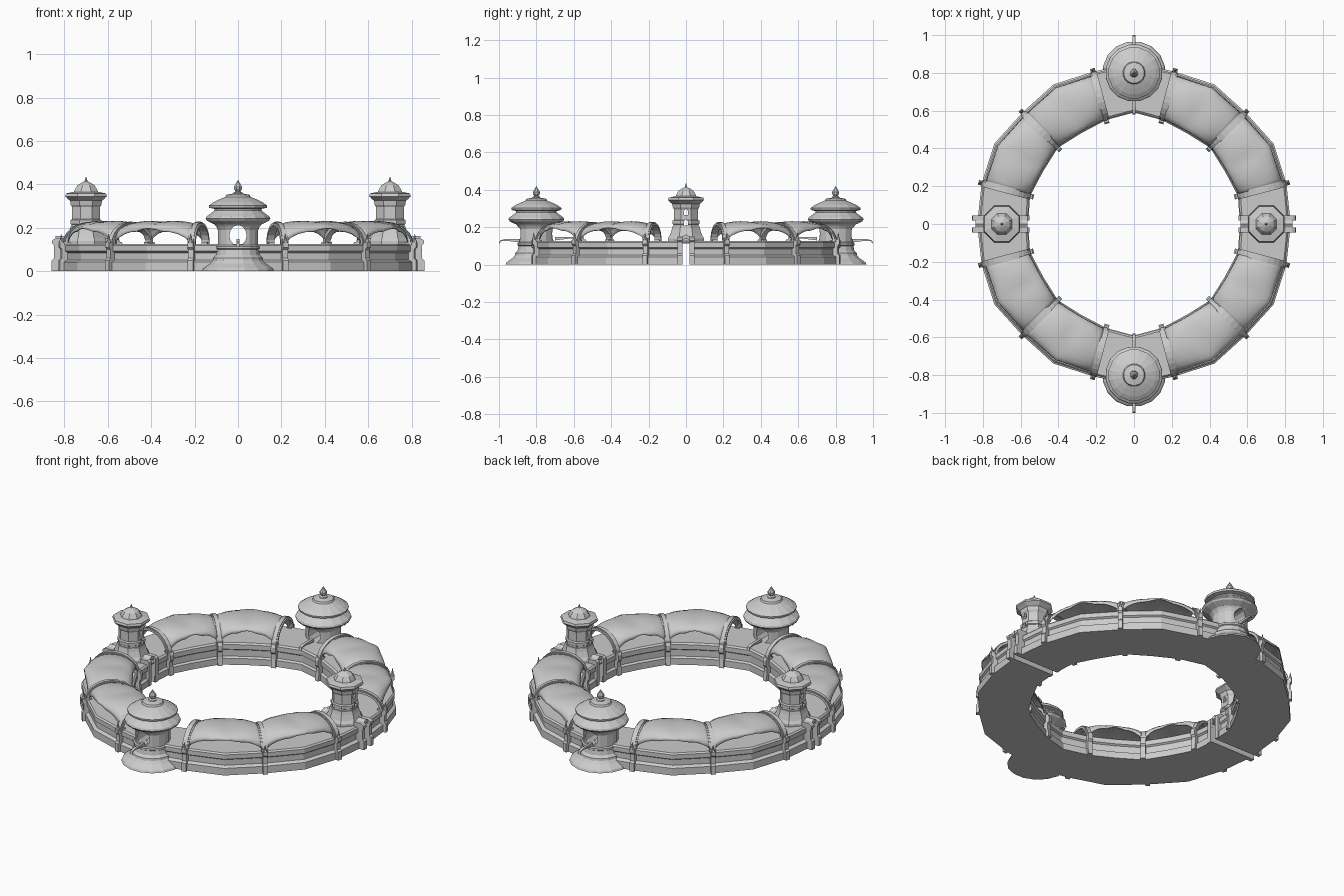
import bpy, bmesh
from math import sin, cos, pi, radians
from mathutils import Vector, Matrix

if "Cube" in bpy.data.objects:
    bpy.data.objects.remove(bpy.data.objects["Cube"])


def make(name, verts, faces, loc=(0, 0, 0), rot=0.0, smooth=False):
    me = bpy.data.meshes.new(name)
    me.from_pydata([tuple(v) for v in verts], [], faces)
    bm = bmesh.new()
    bm.from_mesh(me)
    bmesh.ops.recalc_face_normals(bm, faces=bm.faces)
    bm.to_mesh(me)
    bm.free()
    ob = bpy.data.objects.new(name, me)
    bpy.context.collection.objects.link(ob)
    ob.location = loc
    ob.rotation_euler.z = rot
    if smooth:
        me.polygons.foreach_set("use_smooth", [True] * len(me.polygons))
    return ob


def lathe(name, prof, n, loc, rot=0.0):
    """Revolve (radius, z) profile with n flat sides, capped at both ends."""
    verts = [(r * cos(2 * pi * (k + .5) / n), r * sin(2 * pi * (k + .5) / n), z)
             for r, z in prof for k in range(n)]
    faces = [(i * n + k, i * n + (k + 1) % n, (i + 1) * n + (k + 1) % n, (i + 1) * n + k)
             for i in range(len(prof) - 1) for k in range(n)]
    faces += [tuple(range(n)), tuple((len(prof) - 1) * n + k for k in range(n))]
    return make(name, verts, faces, loc, rot)


def extrude(name, outline, half, loc=(0, 0, 0), rot=0.0):
    """Outline in local (x, z), extruded from -half to +half along local y."""
    n = len(outline)
    verts = [(x, s * half, z) for s in (-1, 1) for x, z in outline]
    faces = [(k, (k + 1) % n, n + (k + 1) % n, n + k) for k in range(n)]
    faces += [tuple(range(n)), tuple(range(n, 2 * n))]
    return make(name, verts, faces, loc, rot)


def rect(x0, x1, z0, z1):
    return [(x0, z0), (x1, z0), (x1, z1), (x0, z1)]


def cut(ob, cutter):
    m = ob.modifiers.new("cut", 'BOOLEAN')
    m.operation, m.solver, m.object = 'DIFFERENCE', 'EXACT', cutter
    bpy.context.view_layer.objects.active = ob
    bpy.ops.object.modifier_apply(modifier=m.name)
    bpy.data.objects.remove(cutter, do_unlink=True)


def edge_point(deg, outer):
    """Point on the faceted inner or outer outline of the ring."""
    def corner(k):
        a = 15 * k
        if outer:
            r = 0.835 if k % 2 else (0.83 if k % 12 == 0 else 0.853)
        else:
            r = 0.57 if k % 2 else (0.56 if k % 12 == 0 else 0.556)
            r = 0.59 if k % 12 == 6 else r
        return Vector((r * cos(radians(a)), r * sin(radians(a)), 0))
    k = int(deg // 15)
    return corner(k).lerp(corner(k + 1), deg / 15 - k)


# ring wall: moulded section swept round 24 sides (outer flag, inset, height)
section = [(1, 0, 0), (1, 0, .042), (1, .018, .052), (1, .018, .085), (1, .008, .092),
           (1, .008, .118), (1, .016, .126), (0, -.014, .126), (0, -.004, .118),
           (0, -.004, .09), (0, -.014, .083), (0, -.014, .045), (0, 0, .038), (0, 0, 0)]
N, P = 24, len(section)
verts = []
for k in range(N):
    for outer, inset, z in section:
        p = edge_point(15 * k, outer)
        p -= p.normalized() * inset
        verts.append((p.x, p.y, z))
faces = [(k * P + i, k * P + (i + 1) % P, (k + 1) % N * P + (i + 1) % P, (k + 1) % N * P + i)
         for k in range(N) for i in range(P)]
wall = make("ring_wall", verts, faces)
for s in (-1, 1):
    passage = extrude("passage_cutter", rect(.4, 1, -.05, .112), .018, rot=0 if s > 0 else pi)
    cut(wall, passage)

# canopies: scalloped membranes lifted between the ribs
NU, NV = 12, 10
for bay in (15, 45, 105, 135, 195, 225, 285, 315):
    verts = []
    for i in range(NU + 1):
        u = i / NU
        a, b = edge_point(bay + 30 * u, False), edge_point(bay + 30 * u, True)
        lift = max(0, sin(pi * u))
        edge = .125 + .065 * lift ** .7 + .008 * abs(sin(3 * pi * u))
        ridge = .215 + .012 * lift + .008 * abs(sin(2 * pi * u))
        for j in range(NV + 1):
            t = j / NV
            p = a.lerp(b, .03 + .9 * (1 - cos(pi * t)) / 2)
            p.z = edge + (ridge - edge) * max(0, sin(pi * t)) ** .9
            verts.append(p)
    faces = [(i * (NV + 1) + j, (i + 1) * (NV + 1) + j, (i + 1) * (NV + 1) + j + 1, i * (NV + 1) + j + 1)
             for i in range(NU) for j in range(NV)]
    ob = make("canopy", verts, faces, smooth=True)
    sol = ob.modifiers.new("thickness", 'SOLIDIFY')
    sol.thickness = .005

# ribs: arch, wall posts and outer spike at every bay end
for q in range(4):
    for d in (15, 45, 75):
        a = radians(90 * q + d)
        arc = [pi * k / 12 for k in range(13)]
        outline = [(.70 + .135 * cos(t), .12 + .108 * sin(t)) for t in arc]
        inner = [(.70 + .118 * cos(t), .12 + .090 * sin(t)) for t in reversed(arc)]
        extrude("rib_arch", outline + inner, .011, rot=a)
        broad = [(.70 + .131 * cos(t), .12 + .103 * sin(t)) for t in arc]
        extrude("rib_band", broad + inner, .018, rot=a)
        extrude("rib_outer_post", [(.80, 0), (.852, 0), (.852, .05), (.843, .06), (.843, .10),
                                   (.852, .11), (.852, .132), (.80, .132)], .013, rot=a)
        extrude("rib_inner_post", [(.55, 0), (.60, 0), (.60, .135), (.558, .135),
                                   (.550, .12), (.550, .09), (.558, .08), (.558, .05)], .013, rot=a)
        lathe("rib_spike", [(.009, .125), (.011, .135), (.006, .145), (.001, .172)], 6,
              (.843 * cos(a), .843 * sin(a), 0), a)

# gate towers on the left and right
for s in (-1, 1):
    rot = 0 if s > 0 else pi
    at = (.70 * s, 0, 0)
    lathe("tower_base", [(.105, .12), (.105, .14), (.094, .155), (.083, .185), (.078, .205)], 8, at)
    body = lathe("tower_body", [(.072, .12), (.072, .215), (.077, .218), (.077, .235), (.069, .240),
                                (.069, .295), (.076, .305), (.08, .325), (.098, .338)], 8, at)
    for z in (.222, .278):
        shape = [(-.012, z - .012), (.012, z - .012), (.012, z + .008), (0, z + .022), (-.012, z + .008)]
        cut(body, extrude("window_cutter", shape, .2, at, pi / 2))
    lathe("tower_roof", [(.09, .335), (.104, .345), (.100, .358), (.06, .366), (.056, .375),
                         (.043, .395), (.02, .409), (.007, .414), (.006, .42), (.001, .434)], 8, at)
    # gate pillars and pointed lintels beside the passage
    for side in (-1, 1):
        off = (0, .032 * side, 0)
        extrude("gate_outer_pillar", [(.78, 0), (.858, 0), (.858, .05), (.848, .06), (.848, .12),
                                      (.856, .128), (.856, .142), (.84, .152), (.79, .152)], .013, off, rot)
        extrude("gate_inner_pillar", [(.553, 0), (.61, 0), (.61, .15), (.565, .15), (.553, .14)],
                .013, off, rot)
    for x0, x1 in ((.79, .84), (.565, .61)):
        x = s * (x0 + x1) / 2
        extrude("gate_lintel", [(-.03, .128), (0, .14), (.03, .128), (.03, .145), (0, .162), (-.03, .145)],
                (x1 - x0) / 2, (x, 0, 0), pi / 2)

# round pavilions at the front and back
for s in (-1, 1):
    at = (0, .80 * s, 0)
    rot = pi / 2 * s
    body = lathe("pavilion_body", [(.168, 0), (.163, .012), (.155, .018), (.13, .035), (.117, .05),
                                   (.115, .062), (.102, .075), (.097, .10), (.103, .104), (.103, .115),
                                   (.095, .12), (.095, .19), (.102, .205), (.115, .222)], 16, at)
    shape = [(.04 * cos(2 * pi * k / 12), .165 + .047 * sin(2 * pi * k / 12)) for k in range(12)]
    cut(body, extrude("opening_cutter", shape, .3, at))
    lathe("lower_roof", [(.11, .215), (.145, .232), (.152, .242), (.148, .252), (.125, .268),
                         (.11, .28), (.11, .292)], 16, at)
    lathe("upper_roof", [(.105, .286), (.135, .292), (.137, .303), (.115, .318), (.085, .332),
                         (.06, .342), (.055, .352), (.022, .358)], 16, at)
    lathe("finial", [(.024, .352), (.022, .362), (.012, .368), (.02, .378), (.021, .388),
                     (.012, .402), (.001, .42)], 8, at)
    # thin hooked spouts pointing out of and into the court
    hook = [(.88, .118), (.96, .128), (.985, .126), (1.0, .112), (.995, .130), (.965, .137), (.88, .137)]
    extrude("outer_spout", hook, .007, rot=rot)
    extrude("inner_spout", [(1.58 - x, z + .012) for x, z in hook], .008, rot=rot)
